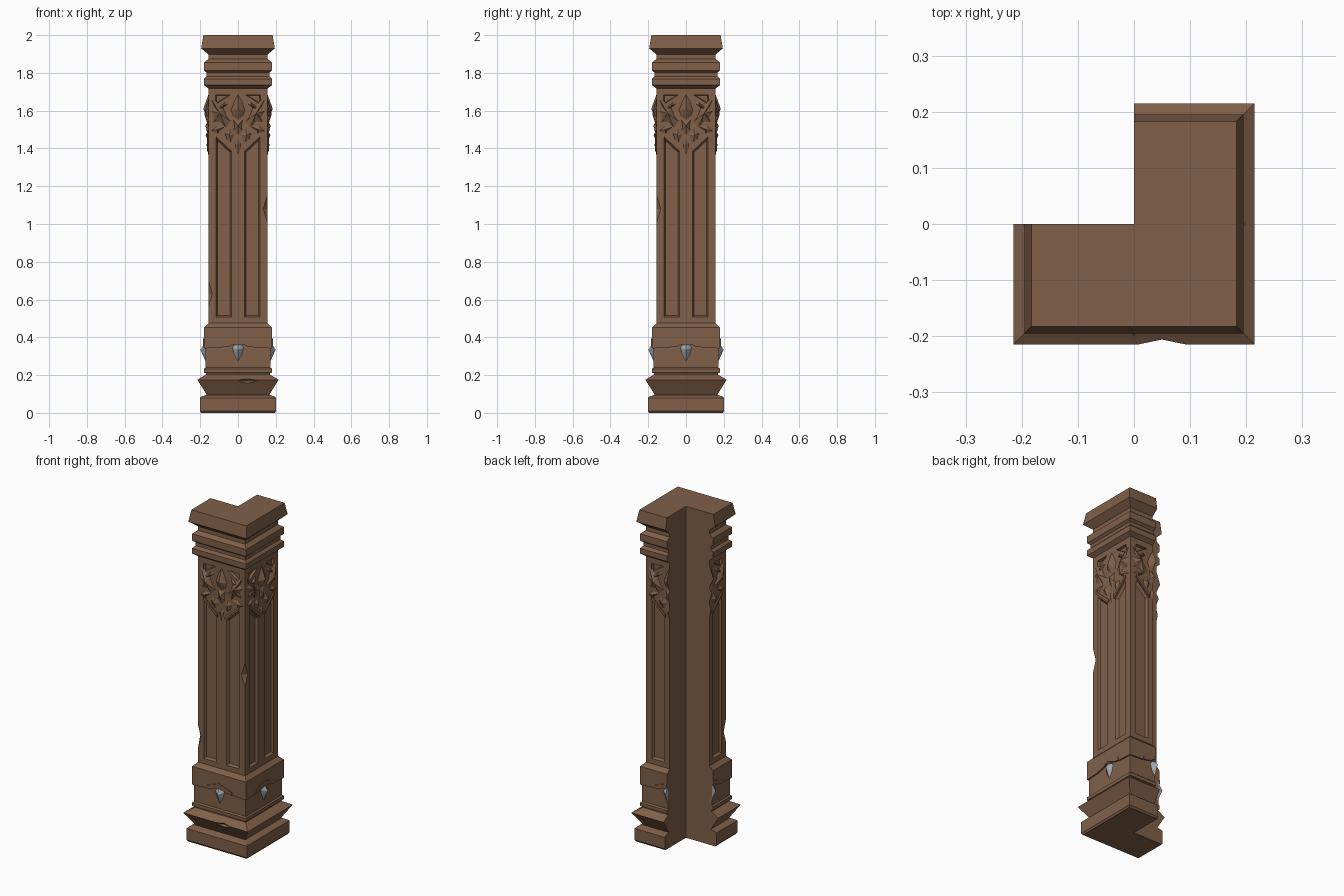
import bpy, bmesh
from mathutils import Vector

if "Cube" in bpy.data.objects:
    bpy.data.objects.remove(bpy.data.objects["Cube"])

def material(name, rgb):
    m = bpy.data.materials.new(name)
    m.diffuse_color = (*rgb, 1)
    m.use_nodes = True
    m.node_tree.nodes["Principled BSDF"].inputs["Base Color"].default_value = m.diffuse_color
    return m

WOOD = material("brown_wood", (0.215, 0.115, 0.066))
GEM = material("grey_gem", (0.36, 0.39, 0.42))
H = 0.157  # half width of the shaft

# The six half faces of the L-shaped pillar: u = distance from face centre, o = outwards
SIDES = [lambda u, o, z: (u, -o, z), lambda u, o, z: (-u, -o, z),
         lambda u, o, z: (o, u, z), lambda u, o, z: (o, -u, z),
         lambda u, o, z: (-o, -u, z), lambda u, o, z: (u, o, z)]

def finish(bm, name, mat):
    bmesh.ops.recalc_face_normals(bm, faces=bm.faces[:])
    me = bpy.data.meshes.new(name)
    bm.to_mesh(me)
    bm.free()
    me.materials.append(mat)
    ob = bpy.data.objects.new(name, me)
    bpy.context.collection.objects.link(ob)
    return ob

def loft(bm, rings):
    vs = [[bm.verts.new(p) for p in r] for r in rings]
    n = len(vs[0])
    for a, b in zip(vs, vs[1:]):
        for i in range(n):
            bm.faces.new((a[i], a[(i + 1) % n], b[(i + 1) % n], b[i]))
    bm.faces.new(vs[0])
    bm.faces.new(vs[-1])

def prism(bm, pts, o1, o2, inner=None):
    """Outline at depth o1 joined to (optionally different) outline at o2, on every half face."""
    for f in SIDES:
        loft(bm, [[f(u, o1, z) for u, z in pts], [f(u, o2, z) for u, z in inner or pts]])

def leaf(bm, pts, ridge, base=H - 0.004):
    """Faceted leaf: outline rising to a single high point (u, z, height)."""
    for f in SIDES:
        vs = [bm.verts.new(f(u, base, z)) for u, z in pts]
        top = bm.verts.new(f(ridge[0], H + ridge[2], ridge[1]))
        for a, b in zip(vs, vs[1:] + vs[:1]):
            bm.faces.new((a, b, top))
        bm.faces.new(vs)

def chip(bm, c, r):
    res = bmesh.ops.create_icosphere(bm, subdivisions=1, radius=1)
    bmesh.ops.delete(bm, geom=res["verts"], context='VERTS')
    c = Vector(c)
    x, y, z = Vector((r[0], 0, 0)), Vector((0, r[1], 0)), Vector((0, 0, r[2]))
    ring = [bm.verts.new(c + d) for d in (x, y, -x, -y)]
    for tip in (bm.verts.new(c + z), bm.verts.new(c - z)):
        for i in range(4):
            bm.faces.new((ring[i], ring[(i + 1) % 4], tip))

# Pillar body: moulding profile (half width, z) swept around the L section
profile = [(.195, 0), (.202, .01), (.202, .08), (.195, .087), (.165, .095), (.215, .175),
           (.17, .203), (.17, .21), (.18, .213), (.18, .233), (.172, .24), (.172, .36),
           (.18, .36), (.18, .452), (.157, .475), (.157, 1.718), (.18, 1.735), (.18, 1.768),
           (.166, 1.782), (.166, 1.802), (.18, 1.813), (.18, 1.855), (.157, 1.873),
           (.157, 1.897), (.195, 1.93), (.183, 2.0)]
bm = bmesh.new()
loft(bm, [[(-h, -h, z), (h, -h, z), (h, h, z), (0, h, z), (0, 0, z), (-h, 0, z)]
          for h, z in profile])
body = finish(bm, "pillar_body", WOOD)

# Cutter: sunken panels, corner triangles and worn chips
bm = bmesh.new()
prism(bm, [(.032, .505), (.118, .505), (.118, 1.465), (.032, 1.385)], H + .003, H - .014,
      [(.043, .516), (.109, .516), (.109, 1.442), (.043, 1.38)])
prism(bm, [(.036, 1.685), (.12, 1.685), (.12, 1.632)], H + .003, H - .014,
      [(.05, 1.68), (.115, 1.68), (.115, 1.642)])
chip(bm, (H, -H, 1.08), (.024, .024, .075))
chip(bm, (-H, -H, .63), (.022, .022, .07))
chip(bm, (.05, -.222, .168), (.085, .028, .03))
cutter = finish(bm, "carving_cutter", WOOD)
cutter.hide_render = True
mod = body.modifiers.new("carve", 'BOOLEAN')
mod.operation, mod.object, mod.solver = 'DIFFERENCE', cutter, 'EXACT'
bpy.context.view_layer.objects.active = body
bpy.ops.object.modifier_apply(modifier="carve")
bpy.data.objects.remove(cutter)

# Arched lower edge of the base collar, as two strips either side of the peak
bm = bmesh.new()
prism(bm, [(.085, .365), (.085, .347), (.18, .342), (.18, .365)], .165, .18)
prism(bm, [(.06, .365), (.085, .347), (.085, .365)], .165, .18)
finish(bm, "collar_edge", WOOD)
bm = bmesh.new()
prism(bm, [(0, .395), (0, .375), (.05, .352), (.085, .347), (.085, .365)], .175, .184)
finish(bm, "collar_arch", WOOD)

# Faceted gems, one half per half face
bm = bmesh.new()
leaf(bm, [(0, .258), (.024, .30), (.037, .345), (.022, .371), (0, .385)], (0, .335, .042), .165)
finish(bm, "gem", GEM)

# Carved foliage at the head of the shaft
bm = bmesh.new()
leaf(bm, [(0, 1.695), (.022, 1.655), (.042, 1.60), (.028, 1.565), (0, 1.545)], (0, 1.61, .027))
leaf(bm, [(0, 1.555), (.03, 1.56), (.022, 1.515), (.03, 1.49), (0, 1.46)], (0, 1.52, .016))
finish(bm, "centre_bud", WOOD)
bm = bmesh.new()
leaf(bm, [(.03, 1.535), (.055, 1.565), (.075, 1.62), (.15, 1.675), (.125, 1.62), (.152, 1.60),
          (.125, 1.56), (.135, 1.53), (.09, 1.535), (.06, 1.50)], (.095, 1.585, .022))
leaf(bm, [(.045, 1.64), (.058, 1.655), (.125, 1.60), (.115, 1.585)], (.08, 1.625, .014))
leaf(bm, [(.055, 1.52), (.11, 1.525), (.152, 1.49), (.105, 1.465), (.10, 1.49)],
     (.11, 1.50, .012))
finish(bm, "side_leaves", WOOD)
bm = bmesh.new()
leaf(bm, [(.012, 1.475), (.04, 1.51), (.075, 1.485), (.062, 1.44), (.035, 1.42)],
     (.045, 1.47, .014))
leaf(bm, [(0, 1.455), (.02, 1.43), (.02, 1.395), (0, 1.345)], (0, 1.42, .010))
finish(bm, "lower_leaves", WOOD)

# Raised slanted hood above each panel
bm = bmesh.new()
prism(bm, [(.024, 1.385), (.12, 1.473), (.12, 1.49), (.024, 1.405)], H - .003, H + .007)
finish(bm, "panel_hood", WOOD)
